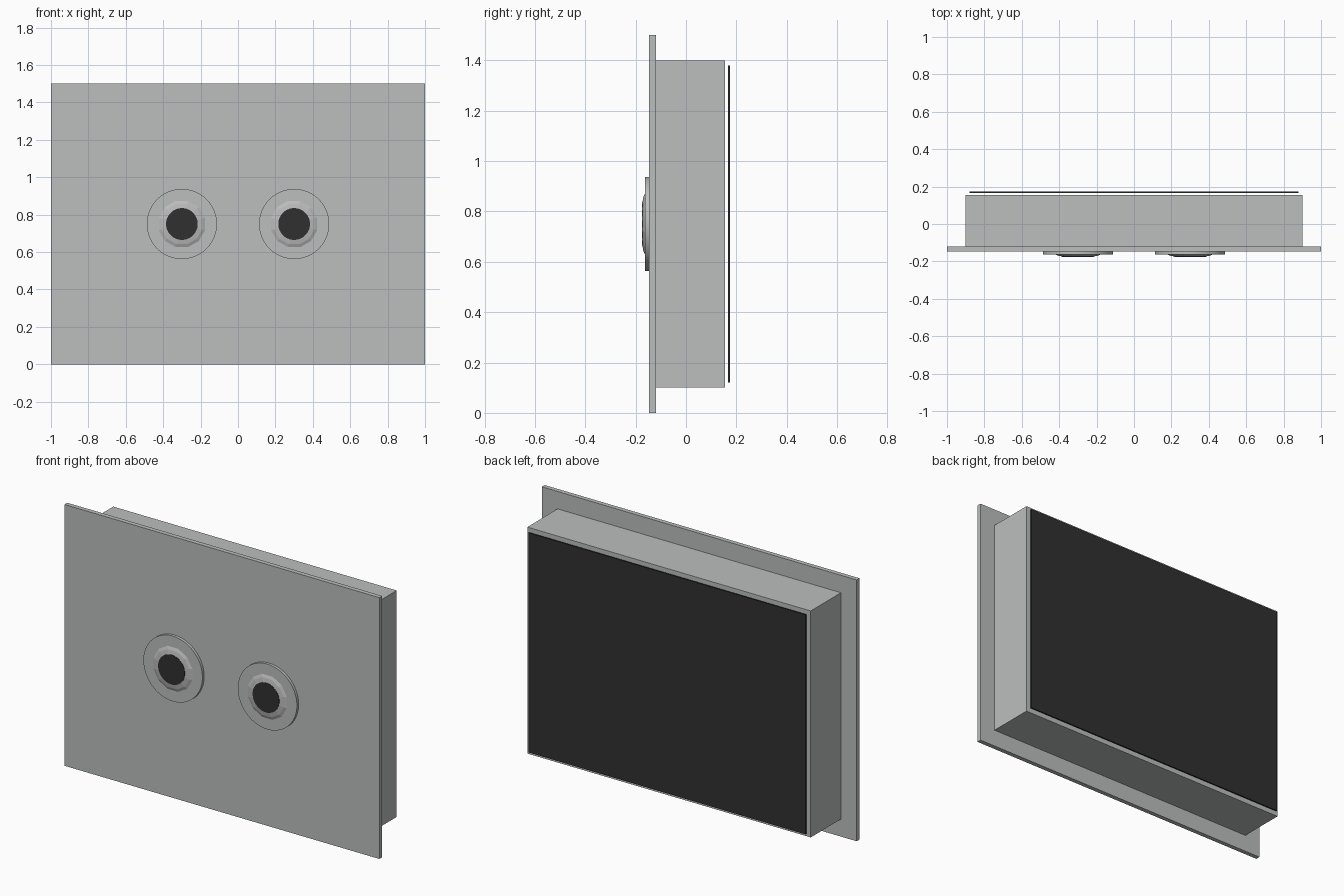
import bpy
import math

cube = bpy.data.objects.get("Cube")
if cube:
    bpy.data.objects.remove(cube, do_unlink=True)


def material(name, rgb):
    m = bpy.data.materials.new(name)
    m.use_nodes = True
    m.diffuse_color = (*rgb, 1)
    m.node_tree.nodes["Principled BSDF"].inputs["Base Color"].default_value = (*rgb, 1)
    return m


grey = material("light grey", (0.5, 0.52, 0.51))
metal = material("metal grey", (0.5, 0.5, 0.5))
black = material("charcoal", (0.03, 0.03, 0.03))


def box(name, width, y0, y1, z0, z1, mat):
    bpy.ops.mesh.primitive_cube_add(size=1, location=(0, (y0 + y1) / 2, (z0 + z1) / 2))
    ob = bpy.context.object
    ob.name = name
    ob.scale = (width, y1 - y0, z1 - z0)
    ob.data.materials.append(mat)


def turned(name, x, profile, sides, mat):
    """Closed solid turned around the y axis from (radius, y) points."""
    verts, faces = [], []
    for r, y in profile:
        for i in range(sides):
            a = math.tau * (i + 0.5) / sides
            verts.append((x + r * math.cos(a), y, 0.75 + r * math.sin(a)))
    for k in range(len(profile) - 1):
        for i in range(sides):
            j = (i + 1) % sides
            faces.append((k * sides + i, k * sides + j, (k + 1) * sides + j, (k + 1) * sides + i))
    faces.append(tuple(reversed(range(sides))))
    faces.append(tuple(range(len(verts) - sides, len(verts))))
    mesh = bpy.data.meshes.new(name)
    mesh.from_pydata(verts, [], faces)
    mesh.materials.append(mat)
    ob = bpy.data.objects.new(name, mesh)
    bpy.context.collection.objects.link(ob)
    return ob


# Wall plate, housing behind it and the dark rear panel
box("front_plate", 2, -0.146, -0.12, 0, 1.5, grey)
box("housing", 1.8, -0.12, 0.154, 0.1, 1.4, grey)
box("rear_panel", 1.76, 0.166, 0.174, 0.12, 1.38, black)

# Two push buttons: flat ring, faceted dome, dark centre
for side, x in (("right", -0.3), ("left", 0.3)):
    ring = turned(side + "_button_ring", x, [(0.1875, -0.146), (0.1875, -0.162)], 64, grey)
    turned(side + "_button_dome", x,
           [(0.13, -0.15), (0.128, -0.162), (0.112, -0.169), (0.085, -0.174)], 12, metal)
    turned(side + "_button_centre", x, [(0.085, -0.166), (0.085, -0.1755)], 32, black)
    bpy.context.view_layer.objects.active = ring
    bpy.ops.object.select_all(action="DESELECT")
    ring.select_set(True)
    bpy.ops.object.shade_smooth_by_angle()
